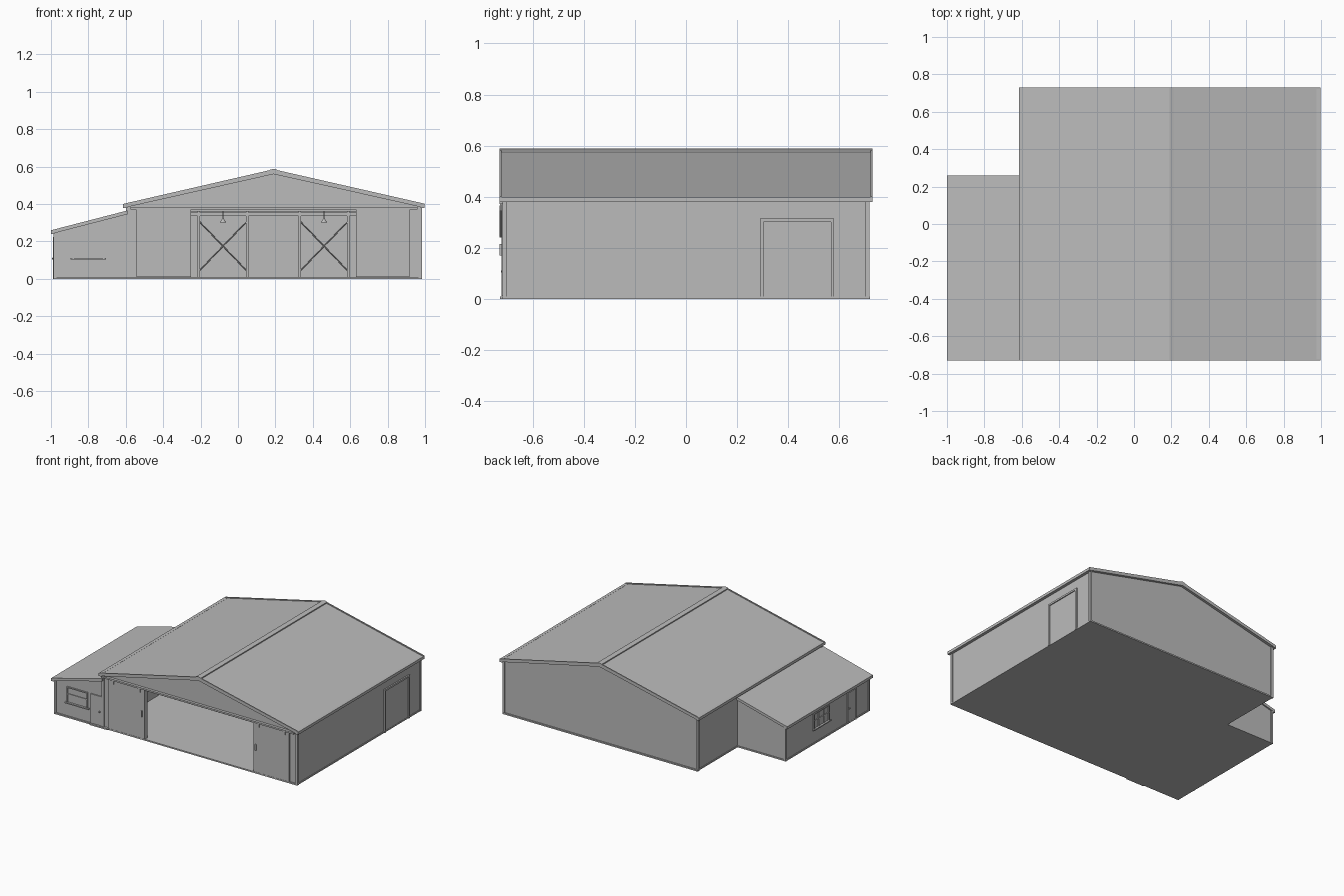
import bpy, bmesh
from mathutils import Vector

if "Cube" in bpy.data.objects:
    bpy.data.objects.remove(bpy.data.objects["Cube"])

grey = bpy.data.materials.new("plain_grey")
grey.diffuse_color = (0.5, 0.5, 0.5, 1)
grey.use_nodes = True
grey.node_tree.nodes["Principled BSDF"].inputs["Base Color"].default_value = grey.diffuse_color


def finish(name, bm):
    bmesh.ops.recalc_face_normals(bm, faces=bm.faces)
    me = bpy.data.meshes.new(name)
    bm.to_mesh(me)
    bm.free()
    me.materials.append(grey)
    ob = bpy.data.objects.new(name, me)
    bpy.context.collection.objects.link(ob)
    return ob


def prism(name, profile, y0, y1):
    """Extrude an x-z outline along y."""
    bm = bmesh.new()
    face = bm.faces.new([bm.verts.new((x, y0, z)) for x, z in profile])
    ext = bmesh.ops.extrude_face_region(bm, geom=[face])["geom"]
    bmesh.ops.translate(bm, vec=(0, y1 - y0, 0),
                        verts=[v for v in ext if isinstance(v, bmesh.types.BMVert)])
    return finish(name, bm)


def box(name, x0, x1, y0, y1, z0, z1):
    return prism(name, [(x0, z0), (x1, z0), (x1, z1), (x0, z1)], y0, y1)


def rod(name, a, b, r, r2=None, sides=6):
    a, b = Vector(a), Vector(b)
    bm = bmesh.new()
    bmesh.ops.create_cone(bm, cap_ends=True, segments=sides, radius1=r,
                          radius2=r if r2 is None else r2, depth=(b - a).length)
    ob = finish(name, bm)
    ob.rotation_euler = (b - a).to_track_quat('Z', 'Y').to_euler()
    ob.location = (a + b) / 2
    return ob


def frame(name, axis, face, out, a0, a1, z0, z1, t):
    """Rectangular trim; axis 'x' lies on a front wall, 'y' on a side wall."""
    parts = [(a0, a0 + t, z0, z1), (a1 - t, a1, z0, z1), (a0 + t, a1 - t, z1 - t, z1)]
    d0, d1 = sorted((face, face + out))
    for p0, p1, q0, q1 in parts:
        if axis == 'x':
            box(name, p0, p1, d0, d1, q0, q1)
        else:
            box(name, d0, d1, p0, p1, q0, q1)


RX, RZ = 0.19, 0.58          # ridge
XL, XR, Y = -0.59, 0.975, 0.71
EZ = 0.39                    # wall height at eaves

# Floor slabs
box("main_floor", XL - 0.005, XR + 0.005, -0.72, 0.72, 0, 0.01)
box("annex_floor", -0.985, XL - 0.005, -0.72, 0.255, 0, 0.01)

# Main hall walls; the front one is notched for the large opening
prism("front_wall", [(XL, 0), (-0.25, 0), (-0.25, 0.36), (0.63, 0.36), (0.63, 0),
                     (XR, 0), (XR, EZ), (RX, 0.565), (XL, EZ)], -Y, -Y + 0.02)
prism("back_wall", [(XL, 0), (XR, 0), (XR, EZ), (RX, 0.565), (XL, EZ)], Y - 0.02, Y)
box("left_wall", XL, XL + 0.02, -Y + 0.02, Y - 0.02, 0, EZ)
box("right_wall", XR - 0.02, XR, -Y + 0.02, Y - 0.02, 0, EZ)

# Main roof, ridge cap, barge boards and gutters
prism("main_roof", [(-0.61, 0.395), (RX, RZ), (0.995, 0.395), (0.995, 0.38),
                    (RX, 0.562), (-0.61, 0.38)], -0.73, 0.73)
prism("ridge_cap", [(RX - 0.02, 0.573), (RX - 0.02, 0.583), (RX, 0.589), (RX + 0.02, 0.583),
                    (RX + 0.02, 0.573), (RX, 0.578)], -0.73, 0.73)
for y0, y1 in ((-0.73, -0.722), (0.722, 0.73)):
    prism("barge_board", [(-0.61, 0.402), (RX, 0.586), (0.998, 0.402), (0.998, 0.38),
                          (RX, 0.56), (-0.61, 0.38)], y0, y1)
box("right_gutter", 0.977, 0.998, -0.73, 0.73, 0.38, 0.40)
box("left_gutter", -0.615, -0.592, -0.73, 0.73, 0.38, 0.40)

# Corner trims
for x in (XL, XR):
    for y in (-Y, Y):
        box("corner_trim", x - 0.01, x + 0.008, y - 0.008, y + 0.008, 0, 0.385)

# Sliding doors on a rail, with handles
for x0, x1, hx in ((-0.545, -0.25, -0.27), (0.63, 0.92, 0.65)):
    box("sliding_door", x0, x1, -0.722, -0.712, 0.012, 0.37)
    box("door_handle", hx - 0.005, hx + 0.005, -0.73, -0.722, 0.17, 0.215)
    for x in (x0 + 0.04, x1 - 0.04):
        box("door_hanger", x - 0.008, x + 0.008, -0.728, -0.722, 0.345, 0.375)
box("door_rail", -0.575, 0.96, -0.73, -0.71, 0.372, 0.384)

# Side roller door
frame("side_door_frame", 'y', XR, 0.01, 0.29, 0.58, 0, 0.315, 0.013)
box("side_door_panel", XR, XR + 0.003, 0.303, 0.567, 0.01, 0.302)

# Interior braced bays along the back wall, with header beam and lamps
for x0, x1 in ((-0.21, 0.05), (0.33, 0.59)):
    for x in (x0, x1):
        box("bay_post", x - 0.007, x + 0.007, 0.66, 0.69, 0.01, 0.37)
    rod("brace", (x0, 0.67, 0.04), (x1, 0.67, 0.31), 0.003)
    rod("brace", (x0, 0.675, 0.31), (x1, 0.675, 0.04), 0.003)
    xm = (x0 + x1) / 2
    for y in (-0.35, 0.0, 0.35):
        rod("lamp_stem", (xm, y, 0.32), (xm, y, 0.55 - abs(xm - RX) * 0.23), 0.002)
        rod("lamp_shade", (xm, y, 0.302), (xm, y, 0.322), 0.018, 0.004, 10)
box("back_beam", XL + 0.02, XR - 0.02, 0.66, 0.69, 0.336, 0.356)

# Lean-to annex walls and roof
slope = [(-0.98, 0), (XL, 0), (XL, 0.35), (-0.98, 0.25)]
prism("annex_front_wall", slope, -Y, -Y + 0.02)
prism("annex_back_wall", slope, 0.23, 0.25)
box("annex_left_wall", -0.98, -0.96, -Y + 0.02, 0.23, 0, 0.25)
prism("annex_roof", [(-1.0, 0.24), (-1.0, 0.26), (XL, 0.366), (XL, 0.346)], -0.73, 0.26)
box("annex_gutter", -1.0, -0.982, -0.73, 0.26, 0.24, 0.258)
for y in (-Y, 0.25):
    box("annex_corner_trim", -0.986, -0.97, y - 0.007, y + 0.007, 0, 0.25)

# Annex front window and door
frame("front_window_frame", 'x', -Y, -0.008, -0.885, -0.715, 0.11, 0.225, 0.008)
box("front_window_bar", -0.877, -0.723, -0.715, -0.71, 0.168, 0.174)
box("front_window_sill", -0.895, -0.705, -0.725, -0.71, 0.104, 0.112)
frame("front_door_frame", 'x', -Y, -0.008, -0.69, -0.6, 0, 0.225, 0.006)
box("front_door_panel", -0.684, -0.606, -0.714, -0.71, 0.01, 0.219)
box("front_door_knob", -0.622, -0.614, -0.722, -0.714, 0.105, 0.115)
box("front_doorstep", -0.69, -0.545, -0.728, -0.71, 0, 0.01)

# Annex side window and door
frame("side_window_frame", 'y', -0.98, -0.008, -0.25, -0.07, 0.11, 0.225, 0.008)
for y in (-0.19, -0.13):
    box("side_window_bar", -0.985, -0.98, y - 0.003, y + 0.003, 0.112, 0.22)
box("side_window_bar", -0.985, -0.98, -0.242, -0.078, 0.165, 0.171)
box("side_window_sill", -0.995, -0.98, -0.26, -0.06, 0.104, 0.112)
frame("annex_side_door_frame", 'y', -0.98, -0.008, -0.56, -0.46, 0, 0.225, 0.006)
box("annex_side_door_panel", -0.984, -0.98, -0.554, -0.466, 0.01, 0.219)
box("annex_side_door_knob", -0.992, -0.984, -0.482, -0.474, 0.105, 0.115)
